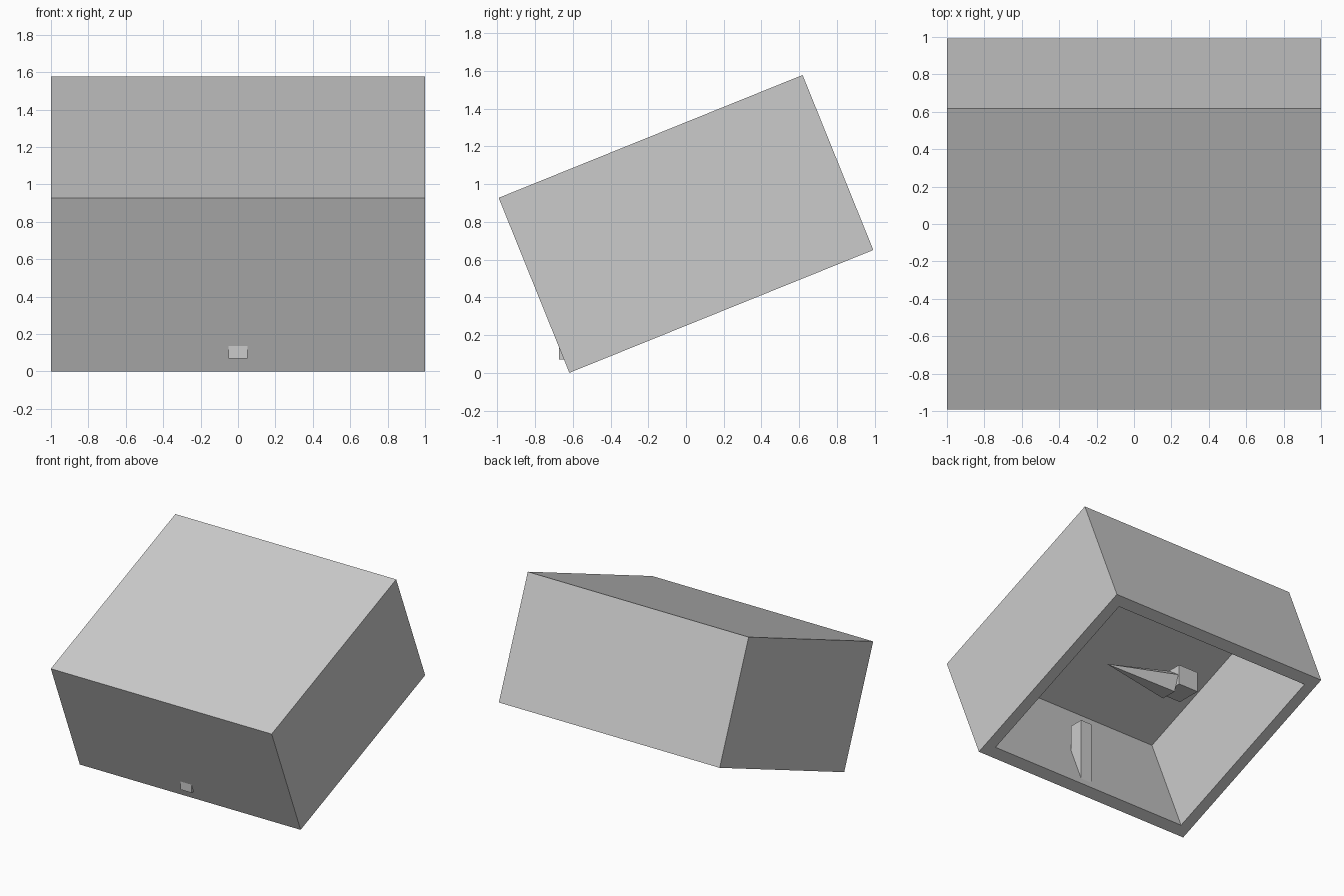
import bpy, bmesh, math
from mathutils import Matrix, Vector

if "Cube" in bpy.data.objects:
    bpy.data.objects.remove(bpy.data.objects["Cube"])

grey = bpy.data.materials.new("plain_grey")
grey.diffuse_color = (0.6, 0.6, 0.6, 1)
grey.use_nodes = True
grey.node_tree.nodes["Principled BSDF"].inputs["Base Color"].default_value = grey.diffuse_color


def add_object(name, bm):
    bmesh.ops.recalc_face_normals(bm, faces=bm.faces)
    mesh = bpy.data.meshes.new(name)
    bm.to_mesh(mesh)
    bm.free()
    mesh.materials.append(grey)
    obj = bpy.data.objects.new(name, mesh)
    bpy.context.collection.objects.link(obj)
    return obj


def box(low, high):
    low, high = Vector(low), Vector(high)
    bm = bmesh.new()
    bmesh.ops.create_cube(bm, size=1)
    bmesh.ops.scale(bm, vec=high - low, verts=bm.verts)
    bmesh.ops.translate(bm, vec=(low + high) / 2, verts=bm.verts)
    bm.normal_update()
    return bm


# Tilted shell, open underneath, resting on its front lower edge
length, height, wall = 1.737, 1.0, 0.092


def ring_at(bm, inset, z):
    x, y0, y1 = 1 - inset, inset, length - inset
    return [bm.verts.new(p) for p in ((-x, y0, z), (x, y0, z), (x, y1, z), (-x, y1, z))]


bm = bmesh.new()
rings = [ring_at(bm, 0, height), ring_at(bm, 0, 0),
         ring_at(bm, wall, 0), ring_at(bm, wall, height - wall)]
for a, b in zip(rings, rings[1:]):
    for i in range(4):
        j = (i + 1) % 4
        bm.faces.new((a[i], a[j], b[j], b[i]))
bm.faces.new(rings[0])
bm.faces.new(rings[-1])
shell = add_object("tilted_box", bm)
shell.matrix_world = (Matrix.Translation((0, -0.618, 0))
                      @ Matrix.Rotation(math.radians(22), 4, 'X'))

# Upright post passing through the front wall
add_object("front_post", box((-0.05, -0.673, 0.07), (0.05, -0.557, 0.60)))

# Block inside the shell
add_object("inner_block", box((-0.45, 0.0, 0.695), (-0.27, 0.205, 0.86)))

# Long five-sided spike reaching sideways from the block
bm = bmesh.new()
tip = bm.verts.new((0.35, 0.10, 0.685))
ring = []
for i in range(5):
    a = math.tau * i / 5 + math.pi / 2
    ring.append(bm.verts.new((-0.27, 0.085 + 0.115 * math.cos(a), 0.745 + 0.115 * math.sin(a))))
bm.faces.new(ring)
for i in range(5):
    bm.faces.new((ring[i], ring[(i + 1) % 5], tip))
add_object("inner_spike", bm)
